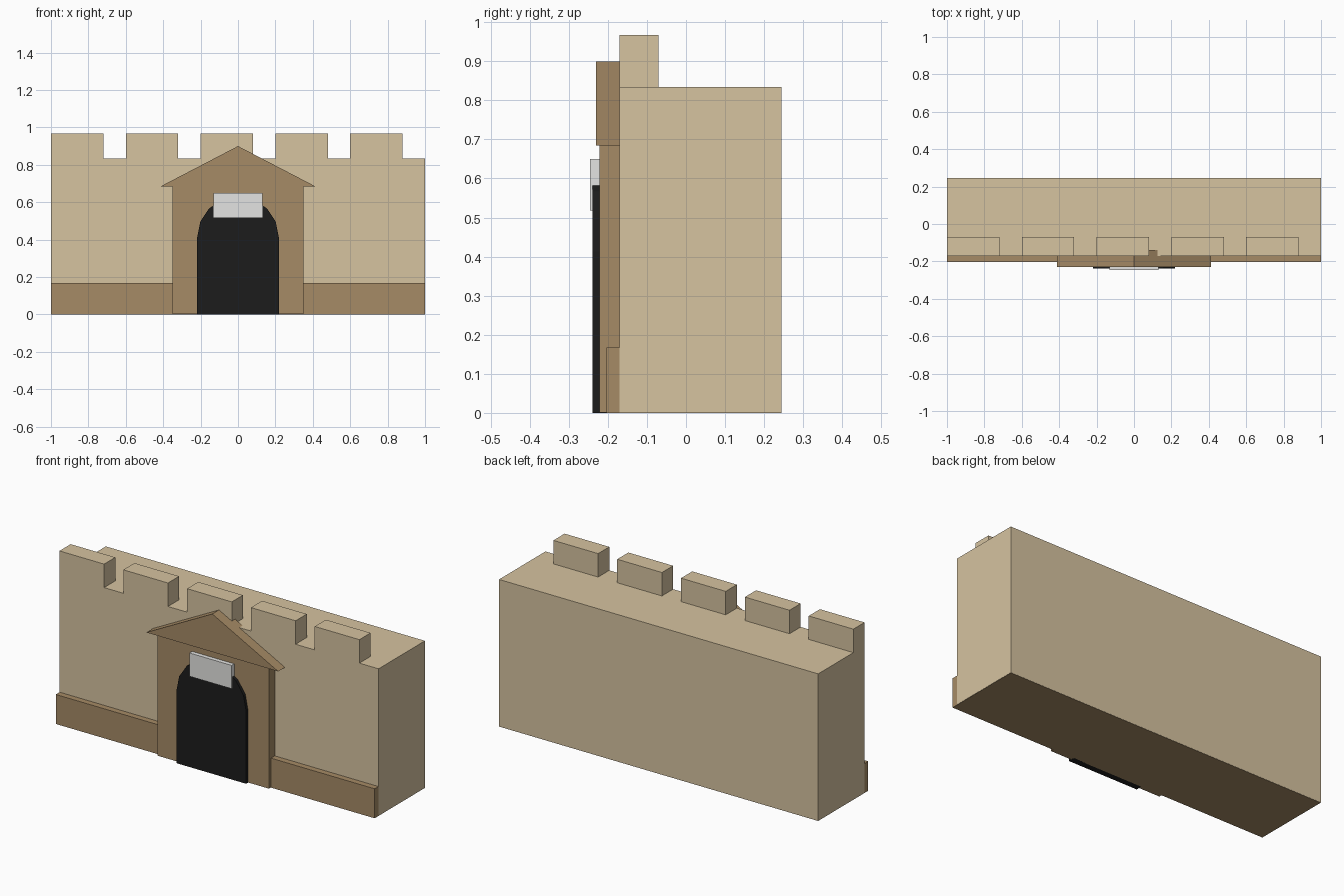
import bpy, bmesh, math

cube = bpy.data.objects.get("Cube")
if cube:
    bpy.data.objects.remove(cube, do_unlink=True)


def material(name, rgb):
    lin = [((c / 255 + 0.055) / 1.055) ** 2.4 for c in rgb]
    m = bpy.data.materials.new(name)
    m.use_nodes = True
    m.diffuse_color = (*lin, 1)
    m.node_tree.nodes["Principled BSDF"].inputs["Base Color"].default_value = (*lin, 1)
    return m


tan = material("sandstone", (214, 195, 160))
brown = material("brown_stone", (166, 139, 102))
black = material("dark_doorway", (28, 28, 28))
grey = material("pale_grey", (228, 228, 226))


def prism(name, outline, y0, y1, mat):
    """Extrude an (x, z) outline from y0 back to y1."""
    bm = bmesh.new()
    face = bm.faces.new([bm.verts.new((x, y0, z)) for x, z in outline])
    ext = bmesh.ops.extrude_face_region(bm, geom=[face])
    moved = [v for v in ext["geom"] if isinstance(v, bmesh.types.BMVert)]
    bmesh.ops.translate(bm, verts=moved, vec=(0, y1 - y0, 0))
    bmesh.ops.recalc_face_normals(bm, faces=bm.faces)
    mesh = bpy.data.meshes.new(name)
    bm.to_mesh(mesh)
    bm.free()
    mesh.materials.append(mat)
    obj = bpy.data.objects.new(name, mesh)
    bpy.context.collection.objects.link(obj)
    return obj


def box(name, x0, x1, y0, y1, z0, z1, mat):
    return prism(name, [(x0, z0), (x1, z0), (x1, z1), (x0, z1)], y0, y1, mat)


# Wall block and the plinth it stands on
FRONT = -0.17
box("wall", -1, 1, FRONT, 0.245, 0.001, 0.834, tan)
box("plinth", -0.999, 0.999, -0.204, 0.244, 0, 0.167, brown)

# Battlements along the front edge, evenly spaced from the right end
for i in range(5):
    x = -1 + 0.4 * i
    box(f"merlon_{i + 1}", x, x + 0.28, FRONT, -0.07, 0.83, 0.967, tan)

# Gatehouse surround with a gabled roof
box("gate_surround", -0.35, 0.35, -0.222, -0.15, 0.001, 0.686, brown)
prism("gable_roof", [(-0.413, 0.685), (0.413, 0.685), (0, 0.9)], -0.23, -0.14, brown)

# Arched doorway
R, SPRING = 0.218, 0.413
arch = [(R * math.cos(math.pi * i / 8), SPRING + R * math.sin(math.pi * i / 8))
        for i in range(9)]
prism("doorway", [(-R, 0), (R, 0)] + arch, -0.239, -0.2, black)

# Blank plaque over the door
box("plaque", -0.132, 0.132, -0.246, -0.221, 0.518, 0.65, grey)
